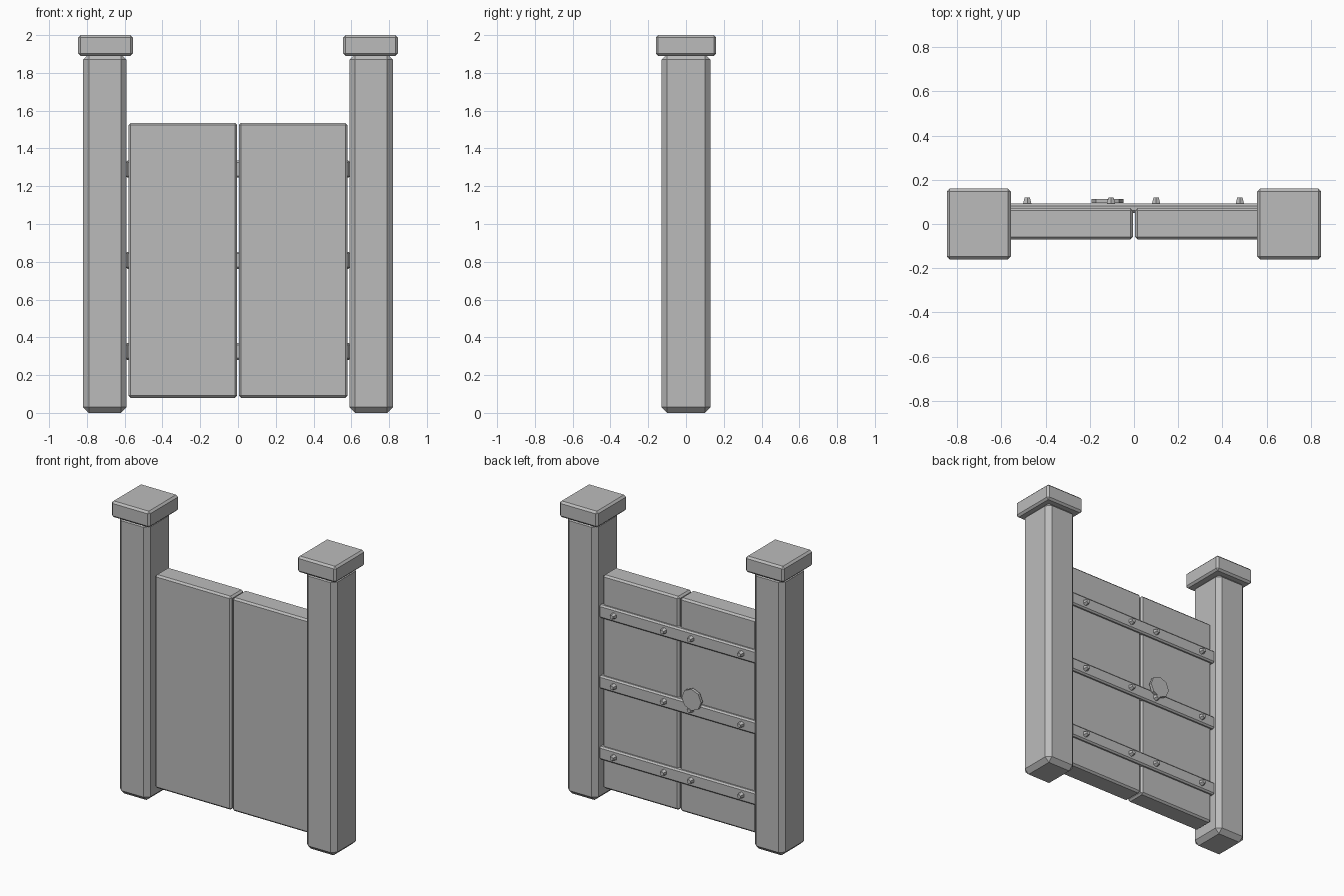
import bpy, math

if "Cube" in bpy.data.objects:
    bpy.data.objects.remove(bpy.data.objects["Cube"])

grey = bpy.data.materials.new("stone_grey")
grey.diffuse_color = (0.5, 0.5, 0.5, 1)
grey.use_nodes = True
grey.node_tree.nodes["Principled BSDF"].inputs["Base Color"].default_value = grey.diffuse_color


def block(name, lo, hi, bevel):
    """Box between two corners with chamfered edges."""
    bpy.ops.mesh.primitive_cube_add(size=1, location=[(a + b) / 2 for a, b in zip(lo, hi)])
    ob = bpy.context.object
    ob.name = name
    ob.scale = [b - a for a, b in zip(lo, hi)]
    bpy.ops.object.transform_apply(location=False, rotation=False, scale=True)
    mod = ob.modifiers.new("chamfer", 'BEVEL')
    mod.width = bevel
    mod.segments = 1
    ob.data.materials.append(grey)
    return ob


def stud(name, sides, r_base, r_top, x, y0, y1, z):
    """Short faceted cylinder pointing to the back (+y)."""
    bpy.ops.mesh.primitive_cone_add(vertices=sides, radius1=r_base, radius2=r_top,
                                    depth=y1 - y0, location=(x, (y0 + y1) / 2, z),
                                    rotation=(-math.pi / 2, 0, 0))
    ob = bpy.context.object
    ob.name = name
    ob.data.materials.append(grey)
    return ob


# Posts, caps and door leaves, mirrored left and right
for side, s in (("left", -1), ("right", 1)):
    def span(a, b):
        return sorted((s * a, s * b))
    x0, x1 = span(0.59, 0.82)
    block(side + "_post", (x0, -0.13, 0), (x1, 0.13, 1.90), 0.03)
    x0, x1 = span(0.557, 0.847)
    block(side + "_cap", (x0, -0.16, 1.89), (x1, 0.16, 2.0), 0.013)
    x0, x1 = span(0.004, 0.58)
    block(side + "_door", (x0, -0.07, 0.08), (x1, 0.072, 1.535), 0.012)

# Back straps with rivets
for i, z in enumerate((0.325, 0.808, 1.29)):
    block(f"strap_{i}", (-0.595, 0.05, z - 0.045), (0.595, 0.092, z + 0.045), 0.01)
    for j, x in enumerate((-0.483, -0.104, 0.1, 0.479)):
        stud(f"rivet_{i}_{j}", 6, 0.023, 0.014, x, 0.088, 0.119, z)

# Eight-sided handle plate
stud("handle", 8, 0.073, 0.073, -0.12, 0.094, 0.114, 0.885)
